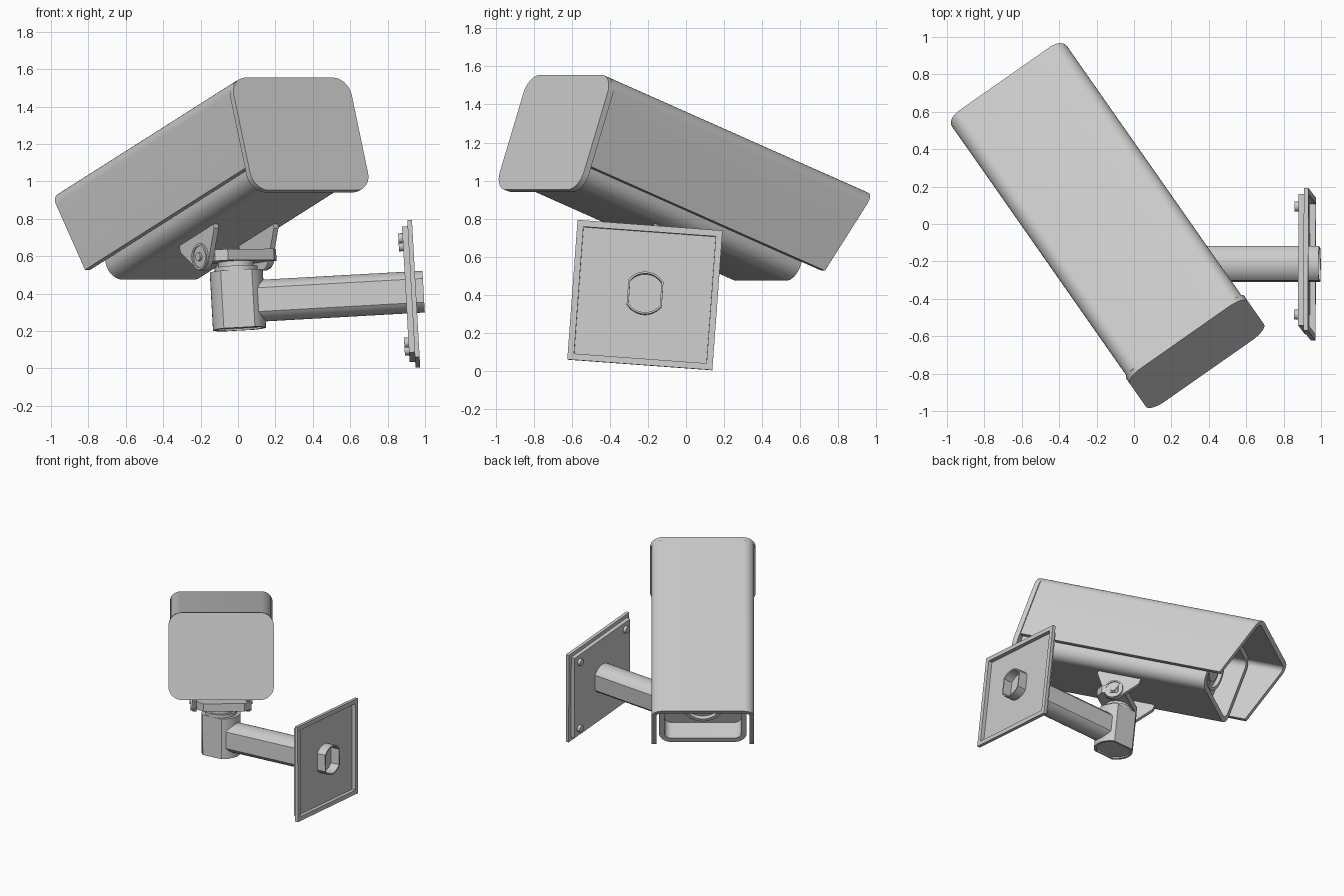
import bpy, bmesh
from math import cos, sin, pi, radians
from mathutils import Matrix, Vector

if "Cube" in bpy.data.objects:
    bpy.data.objects.remove(bpy.data.objects["Cube"])

grey = bpy.data.materials.new("painted_grey")
grey.use_nodes = True
colour = (0.6, 0.6, 0.6, 1)
grey.diffuse_color = colour
grey.node_tree.nodes["Principled BSDF"].inputs["Base Color"].default_value = colour

parts = []
ORDER = {"x": lambda a, b, t: (t, a, b),
         "y": lambda a, b, t: (a, t, b),
         "z": lambda a, b, t: (a, b, t)}


def rotation(degrees, axis):
    return Matrix.Rotation(radians(degrees), 4, axis)


def prism(name, points, axis, start, end, frame, recess_end=None, recess_start=None, slope=None):
    """Extrude a profile along an axis; recesses are (rim, depth), negative depth goes in."""
    bm = bmesh.new()
    place = ORDER[axis]
    rings = []
    for t in (start, end):
        shift = (lambda b: slope(b)) if slope and t == end else (lambda b: 0)
        rings.append([bm.verts.new(place(a, b, t + shift(b))) for a, b in points])
    caps = [bm.faces.new(ring) for ring in rings]
    n = len(points)
    for i in range(n):
        j = (i + 1) % n
        bm.faces.new((rings[0][i], rings[0][j], rings[1][j], rings[1][i]))
    bmesh.ops.recalc_face_normals(bm, faces=bm.faces)
    for cap, recess in zip(caps, (recess_start, recess_end)):
        if recess:
            rim, depth = recess
            bmesh.ops.inset_region(bm, faces=[cap], thickness=rim)
            bmesh.ops.inset_region(bm, faces=[cap], thickness=0.001, depth=depth)
    mesh = bpy.data.meshes.new(name)
    bm.to_mesh(mesh)
    bm.free()
    mesh.materials.append(grey)
    obj = bpy.data.objects.new(name, mesh)
    bpy.context.collection.objects.link(obj)
    obj.matrix_world = frame
    parts.append(obj)
    return obj


def arc(cx, cy, r, first, last, steps=8):
    return [(cx + r * cos(radians(first + (last - first) * i / steps)),
             cy + r * sin(radians(first + (last - first) * i / steps))) for i in range(steps + 1)]


def rounded_rect(cx, half, low, high, r):
    left, right = cx - half + r, cx + half - r
    return (arc(right, low + r, r, -90, 0) + arc(right, high - r, r, 0, 90)
            + arc(left, high - r, r, 90, 180) + arc(left, low + r, r, 180, 270))


def disc(r, cx=0, cy=0, flat=None, steps=40):
    """Circle, optionally with two opposite sides cut flat."""
    pts = [(r * cos(2 * pi * i / steps), r * sin(2 * pi * i / steps)) for i in range(steps)]
    if flat:
        ends = [p for p in pts if abs(p[1]) < flat]
        w = (r * r - flat * flat) ** 0.5
        right = sorted([p for p in ends if p[0] > 0], key=lambda p: p[1])
        left = sorted([p for p in ends if p[0] < 0], key=lambda p: -p[1])
        pts = [(w, -flat)] + right + [(w, flat), (-w, flat)] + left + [(-w, -flat)]
    return [(cx + a, cy + b) for a, b in pts]


# Camera frame: x across, y towards the lens, z up from the body
cam = rotation(35, "Z") @ rotation(-20, "X")
MID = -0.123
TOP, HOOD_LOW = 1.235, 0.74

# Sun hood: an open channel whose lens end slants back towards the bottom
half, wall, r = 0.375, 0.035, 0.075
outer = arc(MID + half - r, TOP - r, r, 0, 90) + arc(MID - half + r, TOP - r, r, 90, 180)
inner = (arc(MID - half + r, TOP - r, r - wall, 180, 90)
         + arc(MID + half - r, TOP - r, r - wall, 90, 0))
hood = ([(MID + half, HOOD_LOW)] + outer + [(MID - half, HOOD_LOW), (MID - half + wall, HOOD_LOW)]
        + inner + [(MID + half - wall, HOOD_LOW)])
prism("sun_hood", hood, "y", -1.12, 0.65, cam, slope=lambda b: (b - TOP) * 0.32)

# Housing with an open lens end
prism("housing", rounded_rect(MID, 0.32, 0.64, TOP - wall, 0.09), "y", -1.12, 0.372, cam,
      recess_end=(0.04, -0.16))
prism("rear_plate", rounded_rect(MID, 0.385, 0.597, TOP + 0.003, 0.1), "y", -1.145, -1.11, cam)

# Lens
prism("lens_barrel", disc(0.15, MID, 0.92), "y", 0.2, 0.29, cam, recess_end=(0.025, -0.03))
prism("lens_glass", disc(0.085, MID, 0.92), "y", 0.2, 0.275, cam)

# Bracket ears with pivot discs, one on each side
PIVOT, PIVOT_Z = -0.325, 0.517
ear = ([(PIVOT + 0.17, 0.645), (PIVOT - 0.17, 0.645), (PIVOT - 0.17, 0.62)]
       + arc(PIVOT, PIVOT_Z, 0.075, 215, 325)
       + [(PIVOT + 0.17, 0.60)])
for side, label in ((-1, "right"), (1, "left")):
    def at(distance):
        return MID + side * distance
    prism(label + "_ear", ear, "x", at(0.18), at(0.21), cam)
    prism(label + "_pivot_washer", disc(0.07, PIVOT, PIVOT_Z), "x", at(0.2), at(0.222), cam,
          recess_end=(0.012, -0.006))
    prism(label + "_pivot_bolt", disc(0.022, PIVOT, PIVOT_Z), "x", at(0.2), at(0.23), cam)

# Mount frame: x along the arm to the wall, z up the column
mount = Matrix.Translation((0, -0.215, 0.355)) @ rotation(-3.2, "Y") @ rotation(-4.2, "X")

# Bracket base turned to follow the camera
base = mount @ Matrix.Translation((0.02, 0.01, 0)) @ rotation(35, "Z")
w, d, c = 0.2, 0.11, 0.05
outline = [(w, -d + c), (w, d - c), (w - c, d), (c - w, d),
           (-w, d - c), (-w, c - d), (c - w, -d), (w - c, -d)]
prism("bracket_base", outline, "z", 0.215, 0.275, base)

# Column with a swivel neck
prism("column", disc(0.142, flat=0.115), "z", -0.145, 0.165, mount, recess_start=(0.018, -0.01))
prism("swivel_collar", disc(0.115), "z", 0.16, 0.188, mount)
prism("swivel_neck", disc(0.095), "z", 0.18, 0.225, mount)

# Arm: a tube with flattened sides, running through the wall plate
arm_section = [(b, a) for a, b in disc(0.112, flat=0.092)]
prism("arm", arm_section, "x", 0.06, 0.994, mount, recess_end=(0.01, -0.12))

# Pressed wall plate: raised towards the arm, hollow behind
hw, hh, dz = 0.382, 0.368, -0.009
plate = [(-hw, dz - hh), (hw, dz - hh), (hw, dz + hh), (-hw, dz + hh)]
prism("wall_plate", plate, "x", 0.928, 0.953, mount,
      recess_end=(0.047, -0.03), recess_start=(0.042, 0.03))
for y in (-0.29, 0.29):
    for z in (-0.28, 0.28):
        prism("plate_bolt", disc(0.027, y, z + dz, steps=16), "x", 0.875, 0.91, mount)

# Smooth the curved surfaces, keep the edges crisp
bpy.ops.object.select_all(action="DESELECT")
for obj in parts:
    obj.select_set(True)
bpy.context.view_layer.objects.active = parts[0]
bpy.ops.object.shade_smooth_by_angle(angle=radians(30))
